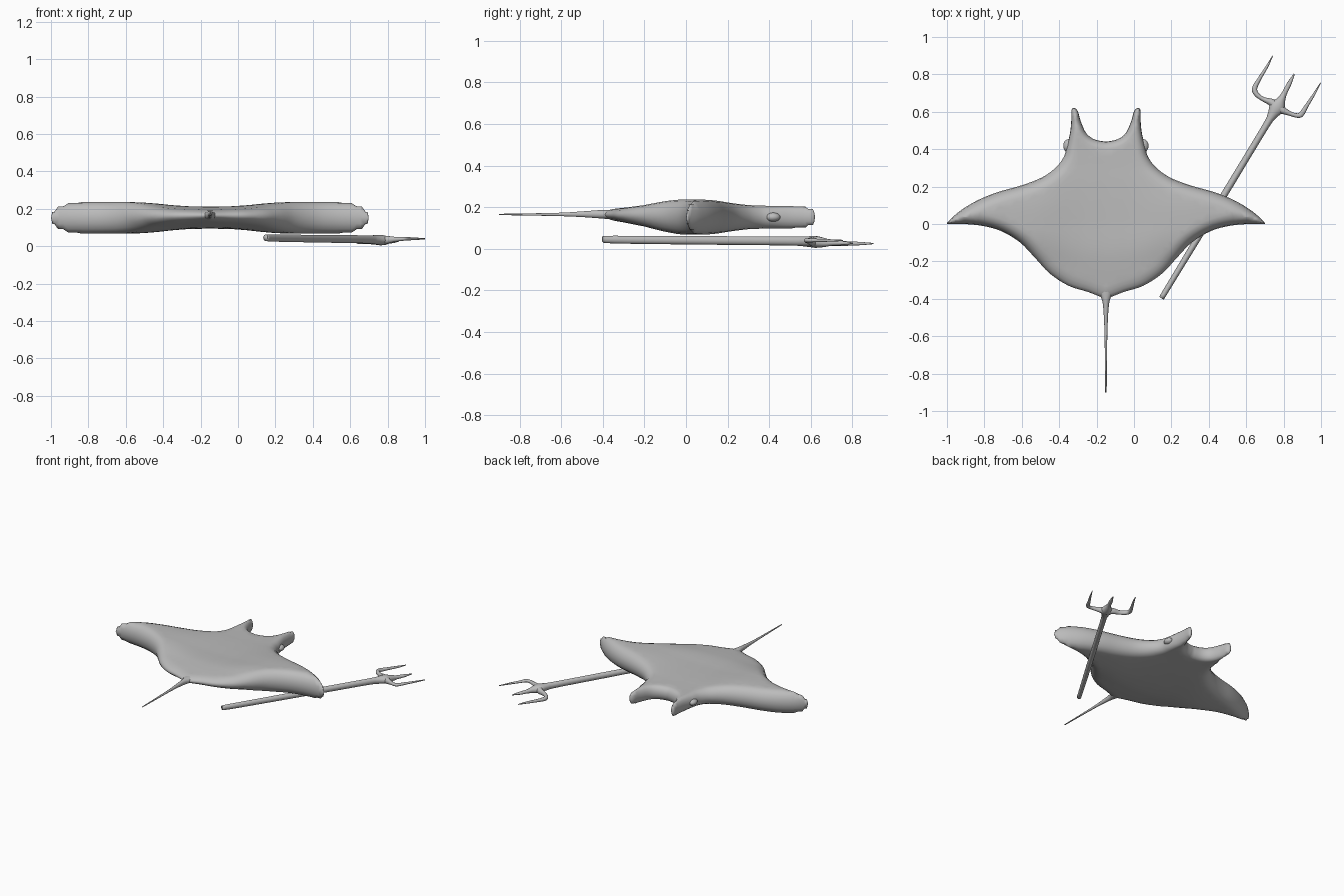
import bpy, bmesh, math
from mathutils import Vector
from mathutils.geometry import delaunay_2d_cdt

if "Cube" in bpy.data.objects:
    bpy.data.objects.remove(bpy.data.objects["Cube"])

grey = bpy.data.materials.new("grey")
grey.diffuse_color = (0.5, 0.5, 0.5, 1)
grey.use_nodes = True
grey.node_tree.nodes["Principled BSDF"].inputs["Base Color"].default_value = grey.diffuse_color
CX, ZC = -0.15, 0.152          # ray centre line and mid height


def finish(name, bm):
    bmesh.ops.recalc_face_normals(bm, faces=bm.faces)
    for f in bm.faces:
        f.smooth = True
    me = bpy.data.meshes.new(name)
    bm.to_mesh(me)
    bm.free()
    me.materials.append(grey)
    ob = bpy.data.objects.new(name, me)
    bpy.context.collection.objects.link(ob)
    return ob


def spline(pts, n):
    """Catmull-Rom curve through points of any dimension."""
    out = []
    for i in range(len(pts) - 1):
        a, b, c, d = pts[max(i - 1, 0)], pts[i], pts[i + 1], pts[min(i + 2, len(pts) - 1)]
        for k in range(n):
            t = k / n
            out.append(tuple(0.5 * (2 * q + (r - p) * t + (2 * p - 5 * q + 4 * r - s) * t * t
                                    + (3 * q - p - 3 * r + s) * t ** 3)
                             for p, q, r, s in zip(a, b, c, d)))
    out.append(tuple(pts[-1]))
    return out


def tube(name, pts, n=5, sides=14):
    """Swept oval tube; each point is x, y, z, half width, half height."""
    path = spline(pts, n)
    bm = bmesh.new()
    rings = []
    for i, (x, y, z, w, h) in enumerate(path):
        p, q = path[max(i - 1, 0)], path[min(i + 1, len(path) - 1)]
        side = Vector((q[1] - p[1], p[0] - q[0], 0)).normalized()
        ring = []
        for k in range(sides):
            a = 2 * math.pi * k / sides
            ring.append(bm.verts.new(Vector((x, y, z)) + side * (w * math.cos(a))
                                     + Vector((0, 0, h * math.sin(a)))))
        rings.append(ring)
    for r, s in zip(rings, rings[1:]):
        for k in range(sides):
            j = (k + 1) % sides
            bm.faces.new((r[k], r[j], s[j], s[k]))
    bm.faces.new(rings[0])
    bm.faces.new(rings[-1])
    return finish(name, bm)


def lookup(table, v):
    if v <= table[0][0]:
        return table[0][1]
    for (a, p), (b, q) in zip(table, table[1:]):
        if v <= b:
            t = (v - a) / (b - a)
            return p + (q - p) * t
    return table[-1][1]


# Ray body: half outline from mouth, over the horn and wing, back to the tail
half = [(0, .44), (.06, .452), (.105, .485), (.135, .55), (.15, .602), (.168, .62), (.184, .61),
        (.185, .56), (.19, .5), (.2, .45), (.21, .41), (.225, .36), (.265, .305), (.34, .25),
        (.45, .207), (.58, .17), (.69, .125), (.78, .07), (.835, .022), (.85, .004), (.84, .001),
        (.76, .0), (.66, -.01), (.56, -.038), (.46, -.098), (.38, -.18), (.3, -.265), (.2, -.33),
        (.1, -.362), (.04, -.385), (0, -.4)]
right = spline(half, 4)
outline = right + [(-x, y) for x, y in right[-2:0:-1]]
N = len(outline)
segs = [(*outline[i], *outline[(i + 1) % N]) for i in range(N)]

THICK_X = [(0, .058), (.12, .061), (.2, .068), (.28, .08), (.36, .092), (.45, .099), (.85, .099)]
THICK_Y = [(-.4, .022), (-.3, .035), (-.2, .052), (-.1, .077), (-.04, .089), (.03, .092),
           (.1, .09), (.2, .076), (.3, .063), (.4, .058), (.62, .058)]


def edge_dist(x, y):
    best = 9
    for ax, ay, bx, by in segs:
        dx, dy = bx - ax, by - ay
        t = min(1, max(0, ((x - ax) * dx + (y - ay) * dy) / (dx * dx + dy * dy)))
        ex, ey = ax + t * dx - x, ay + t * dy - y
        best = min(best, ex * ex + ey * ey)
    return math.sqrt(best)


def inside(x, y):
    c = False
    for ax, ay, bx, by in segs:
        if (ay > y) != (by > y) and x < ax + (y - ay) / (by - ay) * (bx - ax):
            c = not c
    return c


def rounding(y):
    return lookup([(.3, .06), (.48, .034)], y)


def half_height(x, y):
    a, b = lookup(THICK_X, abs(x)), lookup(THICK_Y, y)
    h = (a ** -6 + b ** -6) ** (-1 / 6)
    u = min(1, edge_dist(x, y) / rounding(y))
    return h * math.sqrt(1 - (1 - u) ** 2)


points = [Vector(p) for p in outline]
for i in range(N):                                  # rings for the rounded rim
    p, q = outline[i - 1], outline[(i + 1) % N]
    nrm = Vector((p[1] - q[1], q[0] - p[0])).normalized()
    for ang in (22.5, 45, 67.5, 90):
        off = rounding(outline[i][1]) * (1 - math.cos(math.radians(ang)))
        v = Vector(outline[i]) - nrm * off
        if inside(*v) and edge_dist(*v) > off * .93:
            points.append(v)
STEP = .03
for i in range(-29, 30):                            # inner grid
    for j in range(-14, 22):
        x, y = i * STEP, j * STEP
        if inside(x, y) and edge_dist(x, y) > rounding(y) * 1.2:
            points.append(Vector((x, y)))

verts, _, faces, *_ = delaunay_2d_cdt(points, [], [list(range(N))], 1, 1e-5)
bm = bmesh.new()
heights = [half_height(*v) for v in verts]
for sign in (1, -1):
    layer = []
    for v, h in zip(verts, heights):
        zc = ZC + .013 * min(1, max(0, -v.y / .4))
        layer.append(bm.verts.new((v.x + CX, v.y, zc + sign * h)))
    for f in faces:
        bm.faces.new([layer[k] for k in f])
bmesh.ops.remove_doubles(bm, verts=bm.verts, dist=2e-4)
finish("ray_body", bm)

# Tail
tube("tail", [(CX, -.3, .163, .05, .026), (CX, -.37, .165, .034, .023), (CX, -.42, .166, .018, .02),
              (CX, -.5, .166, .011, .014), (CX, -.62, .165, .007, .008), (CX, -.9, .165, .004, .003)])

# Eyes on the outer sides of the horns
for side in (-1, 1):
    bm = bmesh.new()
    bmesh.ops.create_uvsphere(bm, u_segments=16, v_segments=10, radius=1)
    for v in bm.verts:
        v.co = (v.co.x * .028 + CX + side * .2, v.co.y * .036 + .418, v.co.z * .022 + ZC)
    finish("eye", bm)

# Trident lying below the ray
tube("trident_shaft", [(.148, -.395, .047, .014, .014), (.18, -.342, .044, .015, .019),
                       (.46, .12, .04, .018, .021), (.69, .5, .037, .018, .022),
                       (.735, .575, .035, .024, .025), (.765, .625, .033, .042, .028),
                       (.788, .665, .03, .022, .022), (.805, .7, .028, .014, .014),
                       (.83, .75, .027, .012, .01), (.857, .803, .027, .003, .003)])
tube("trident_left_prong", [(.765, .625, .031, .03, .027), (.735, .65, .03, .02, .022),
                            (.69, .668, .028, .012, .016), (.656, .693, .027, .013, .015),
                            (.645, .725, .026, .014, .014), (.67, .775, .025, .01, .011),
                            (.71, .84, .025, .007, .008), (.742, .9, .025, .002, .003)])
tube("trident_right_prong", [(.765, .625, .031, .03, .027), (.795, .608, .034, .02, .022),
                             (.835, .59, .037, .012, .014), (.872, .58, .039, .012, .011),
                             (.895, .588, .04, .014, .01), (.925, .635, .04, .01, .008),
                             (.96, .69, .04, .007, .006), (.998, .755, .04, .002, .003)])
